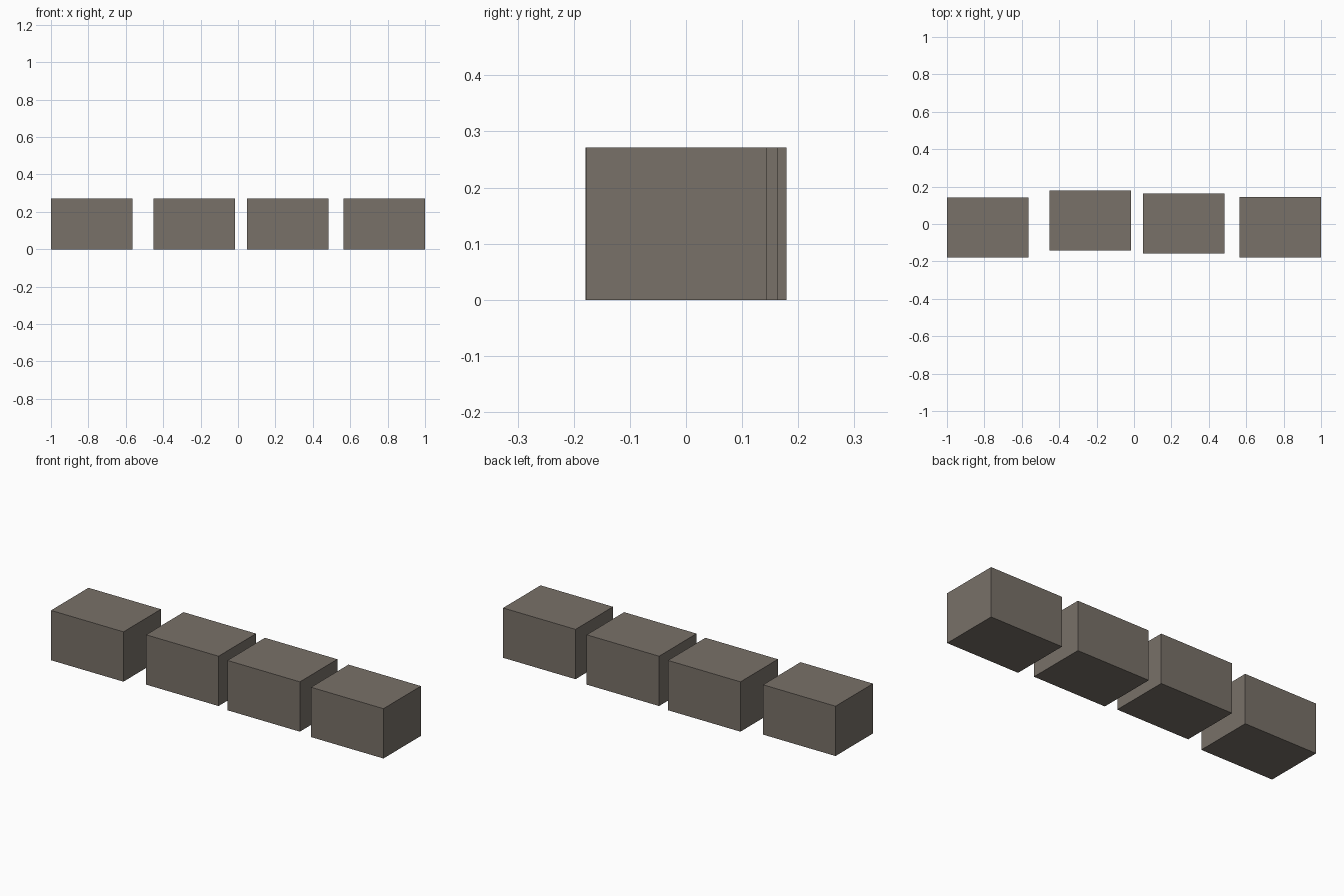
import bpy

if "Cube" in bpy.data.objects:
    bpy.data.objects.remove(bpy.data.objects["Cube"])

# One warm grey stone colour for every block
stone = bpy.data.materials.new("warm_grey_stone")
stone.diffuse_color = (0.19, 0.165, 0.14, 1.0)
stone.use_nodes = True
stone.node_tree.nodes["Principled BSDF"].inputs["Base Color"].default_value = stone.diffuse_color

WIDTH, DEPTH, HEIGHT = 0.436, 0.322, 0.271


def block(name, x, y):
    """Plain box standing on the ground, centred at x, y."""
    bpy.ops.mesh.primitive_cube_add(size=1, location=(x, y, HEIGHT / 2))
    ob = bpy.context.object
    ob.name = name
    ob.scale = (WIDTH, DEPTH, HEIGHT)
    bpy.ops.object.transform_apply(location=False, rotation=False, scale=True)
    ob.data.materials.append(stone)


# Row of four slightly staggered blocks
block("block_far_left", -0.782, -0.018)
block("block_mid_left", -0.235, 0.018)
block("block_mid_right", 0.265, 0.003)
block("block_far_right", 0.782, -0.017)
